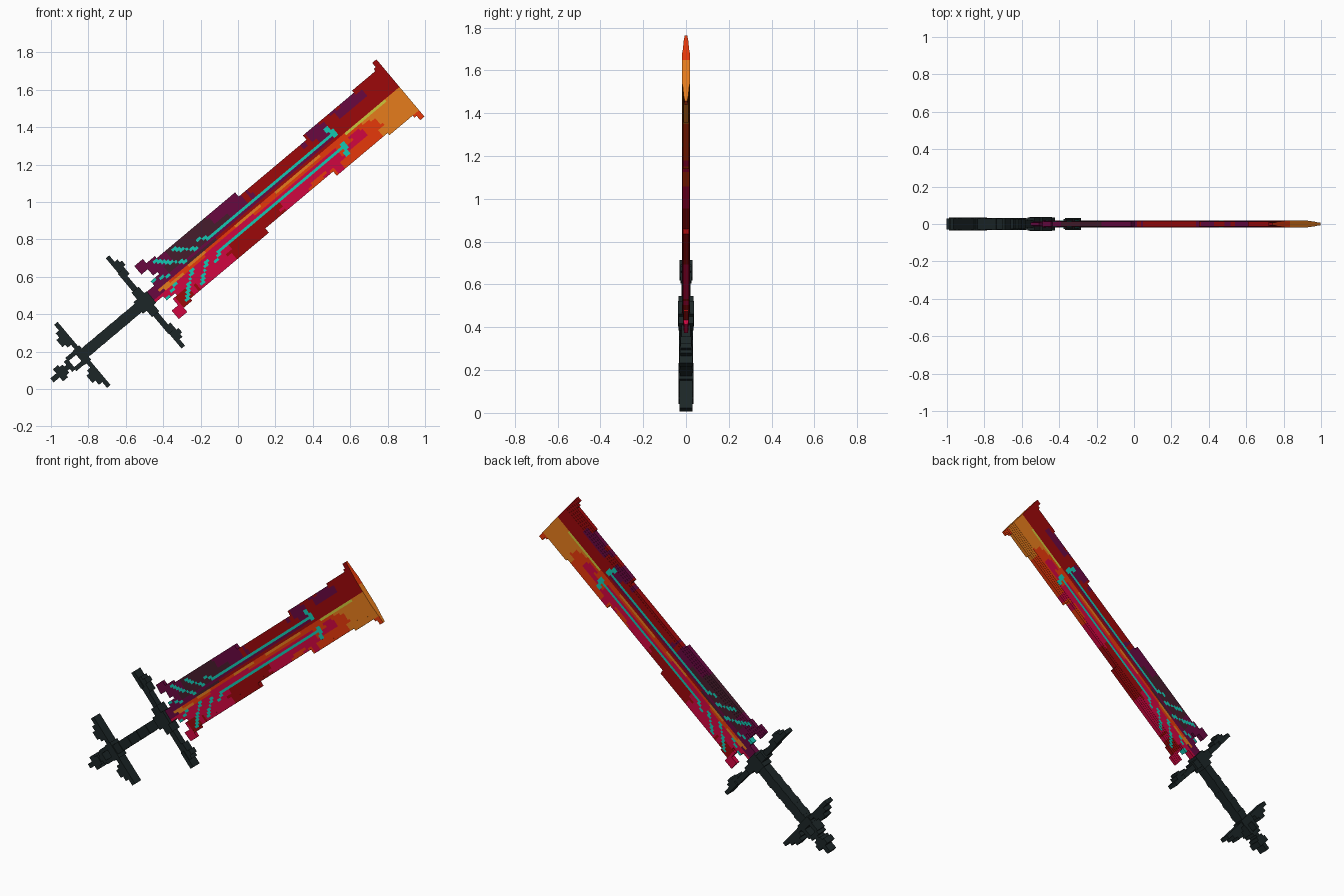
import bpy, bmesh, math, random
from mathutils import Matrix

random.seed(4)
cube = bpy.data.objects.get("Cube")
if cube:
    bpy.data.objects.remove(cube)

# Sword frame: local x runs along the blade, local z across it, origin at the guard
TILT = Matrix.Rotation(math.radians(-40), 4, 'Y') @ Matrix.Translation((-0.08, 0, 0.675))


def linear(c):
    c /= 255
    return c / 12.92 if c < 0.04 else ((c + 0.055) / 1.055) ** 2.4


def material(name, r, g, b):
    mat = bpy.data.materials.new(name)
    col = (linear(r), linear(g), linear(b), 1)
    mat.diffuse_color = col
    mat.use_nodes = True
    shader = mat.node_tree.nodes["Principled BSDF"]
    shader.inputs["Base Color"].default_value = col
    shader.inputs["Roughness"].default_value = 0.9
    return mat


IRON = material("dark_iron", 28, 38, 39)
BLADE_MATS = [
    material("dark_red", 156, 8, 10), material("purple", 104, 8, 64),
    material("plum_grey", 70, 28, 44), material("crimson", 208, 6, 64),
    material("red_orange", 230, 56, 10), material("orange", 230, 124, 28),
    material("yellow", 206, 198, 58), material("teal", 20, 200, 178)]
RED, PURPLE, PLUM, CRIMSON, FLAME, ORANGE, YELLOW, TEAL = range(8)


def finish(name, bm, mats):
    mesh = bpy.data.meshes.new(name)
    bm.transform(TILT)
    bm.to_mesh(mesh)
    bm.free()
    for m in mats:
        mesh.materials.append(m)
    obj = bpy.data.objects.new(name, mesh)
    bpy.context.scene.collection.objects.link(obj)


def boxes(name, parts):
    """Each part is (along start, along end, across start, across end, half depth)."""
    bm = bmesh.new()
    for a, b, c, d, h in parts:
        place = Matrix.Translation(((a + b) / 2, 0, (c + d) / 2))
        size = Matrix.Diagonal((b - a, 2 * h, d - c, 1))
        bmesh.ops.create_cube(bm, size=1, matrix=place @ size)
    finish(name, bm, [IRON])


def mirrored(parts):
    return parts + [(a, b, -d, -c, h) for a, b, c, d, h in parts]


# Handle
boxes("grip", [(-0.44, -0.05, -0.029, 0.029, 0.029)])
boxes("grip_rings", [(-0.4 + k * 0.08, -0.37 + k * 0.08, -0.03, 0.03, 0.033) for k in range(4)])

# Guard with a stepped hub, thin arms and barbed ends
boxes("guard_hub", [(-0.05, 0.042, -0.04, 0.04, 0.037), (-0.025, 0.025, -0.085, 0.085, 0.035)])
boxes("guard_arms", mirrored([(-0.016, 0.016, 0.085, 0.21, 0.02)]))
boxes("guard_ends", mirrored([(-0.012, 0.012, 0.21, 0.315, 0.031),
                              (0.012, 0.032, 0.17, 0.27, 0.026),
                              (0.032, 0.046, 0.22, 0.25, 0.026)]))

# Pommel crossbar, open ring and end knob
boxes("pommel_crossbar", [(-0.452, -0.428, -0.22, 0.22, 0.03), (-0.465, -0.42, -0.05, 0.05, 0.036)])
boxes("pommel_barbs", mirrored([(-0.475, -0.452, 0.08, 0.18, 0.03),
                                (-0.495, -0.475, 0.10, 0.15, 0.03)]))
boxes("pommel_ring", mirrored([(-0.52, -0.465, 0.022, 0.046, 0.036)])
      + [(-0.54, -0.515, -0.035, 0.035, 0.036)])
boxes("pommel_knob", [(-0.652, -0.54, -0.014, 0.014, 0.03), (-0.61, -0.575, -0.042, 0.042, 0.036),
                      (-0.575, -0.555, -0.028, 0.028, 0.036)])

# Blade: square cells, each with a half depth and a colour
S = 0.0148
COLUMNS = 119
U0 = 1.78 - COLUMNS * S
WIDTH = [(0.14, 0.185), (0.19, 0.165), (0.74, 0.138), (1.22, 0.115), (1.57, 0.138),
         (1.73, 0.155), (1.757, 0.175), (9, 0.2)]
ROOT = [(0.03, 0.03), (0.065, 0.1), (0.085, 0.15), (0.13, 0.12), (9, 0.085)]
# Colour bands along the blade: (end, colour)
CORE = [(0.10, PURPLE), (0.17, ORANGE), (0.3, FLAME), (0.42, ORANGE), (0.62, FLAME),
        (0.8, ORANGE), (0.9, FLAME), (1.22, ORANGE), (1.4, FLAME), (1.67, YELLOW), (9, ORANGE)]
UPPER_INNER = [(0.3, PURPLE), (0.5, PLUM), (9, RED)]
UPPER_LINE = [(1.36, PURPLE), (9, RED)]
UPPER_MID = [(0.22, PURPLE), (0.64, PLUM), (0.8, PURPLE), (1.24, RED), (1.33, PURPLE), (9, RED)]
UPPER_OUTER = [(0.22, PURPLE), (0.58, PLUM), (0.77, PURPLE), (1.2, RED), (1.36, PURPLE),
               (1.43, RED), (1.6, PURPLE), (9, RED)]
LOWER_INNER = [(0.12, PURPLE), (0.25, ORANGE), (0.4, FLAME), (0.75, CRIMSON), (1.5, FLAME),
               (9, ORANGE)]
LOWER_MID = [(0.55, CRIMSON), (0.92, RED), (1.28, CRIMSON), (1.39, FLAME), (1.47, CRIMSON),
             (1.55, FLAME), (9, ORANGE)]
LOWER_LINE = [(1.3, CRIMSON)] + LOWER_MID[3:]
LOWER_OUTER = [(0.13, CRIMSON), (0.24, RED), (0.5, CRIMSON), (0.9, RED), (1.08, CRIMSON),
               (1.2, FLAME), (1.29, CRIMSON), (1.56, FLAME), (9, ORANGE)]
# Teal barbs: along and across at each end
BARBS = [(0.48, 0.044, 0.425, 0.085), (0.39, 0.045, 0.285, 0.125),
         (0.295, 0.03, 0.18, 0.135), (0.21, 0.02, 0.10, 0.065), (1.355, 0.03, 1.335, 0.085)]
mottle = {(a, b): random.uniform(-0.04, 0.04) for a in range(COLUMNS) for b in range(-6, 7)}


def band(table, u):
    return next(value for end, value in table if u < end)


def half_depth(i, j):
    """Half depth of a cell, zero where the blade is absent."""
    u, v = U0 + (i + 0.5) * S, abs(j) * S
    if not 0 <= i < COLUMNS or u < band(ROOT, v) or v + S / 2 > band(WIDTH, u) + 0.004:
        return 0
    return 0.018 - max(0, v - 0.09) * 0.1


def is_teal(u, k):
    if k == 3 and 0.47 < u < 1.35:
        return True
    for u0, v0, u1, v1 in BARBS:
        t = (k * S - v0) / (v1 - v0)
        if -0.08 < t < 1.08 and abs(u - u0 - t * (u1 - u0)) < 0.0145:
            return True
    return False


def colour(i, j):
    u, k = U0 + (i + 0.5) * S, abs(j)
    if is_teal(u, k):
        return TEAL
    if j < -10 and u > 1.7:
        return FLAME
    if j == 0:
        return band(CORE, u)
    if k > 2 and u > 0.2:
        u += mottle[i // 4, j // 3]
    zone = 0 if k == 1 else 1 if k == 2 else 2 if k < 6 else 3
    upper = (UPPER_INNER, UPPER_LINE, UPPER_MID, UPPER_OUTER)
    lower = (LOWER_INNER, LOWER_LINE, LOWER_MID, LOWER_OUTER)
    return band((upper if j > 0 else lower)[zone], u)


bm = bmesh.new()


def quad(points, mat):
    bm.faces.new([bm.verts.new(p) for p in points]).material_index = mat


for i in range(COLUMNS):
    for j in range(-14, 15):
        h = half_depth(i, j)
        if not h:
            continue
        mat = colour(i, j)
        a, b = U0 + i * S, U0 + (i + 1) * S
        c, d = (j - 0.5) * S, (j + 0.5) * S
        ring = [(a, c), (b, c), (b, d), (a, d)]
        quad([(x, -h, z) for x, z in ring], mat)
        quad([(x, h, z) for x, z in reversed(ring)], mat)
        # Side walls wherever the neighbouring cell is shallower
        for n, (di, dj) in enumerate([(0, -1), (1, 0), (0, 1), (-1, 0)]):
            low = half_depth(i + di, j + dj)
            if low >= h:
                continue
            # The blunt tip is orange with a red-orange upper end
            wall = mat
            if i + di == COLUMNS:
                wall = FLAME if j > 3 else ORANGE
            (x0, z0), (x1, z1) = ring[n], ring[(n + 1) % 4]
            spans = [(-h, -low), (low, h)] if low else [(-h, h)]
            for y0, y1 in spans:
                quad([(x0, y0, z0), (x0, y1, z0), (x1, y1, z1), (x1, y0, z1)], wall)
bmesh.ops.remove_doubles(bm, verts=bm.verts, dist=0.0001)
finish("blade", bm, BLADE_MATS)
